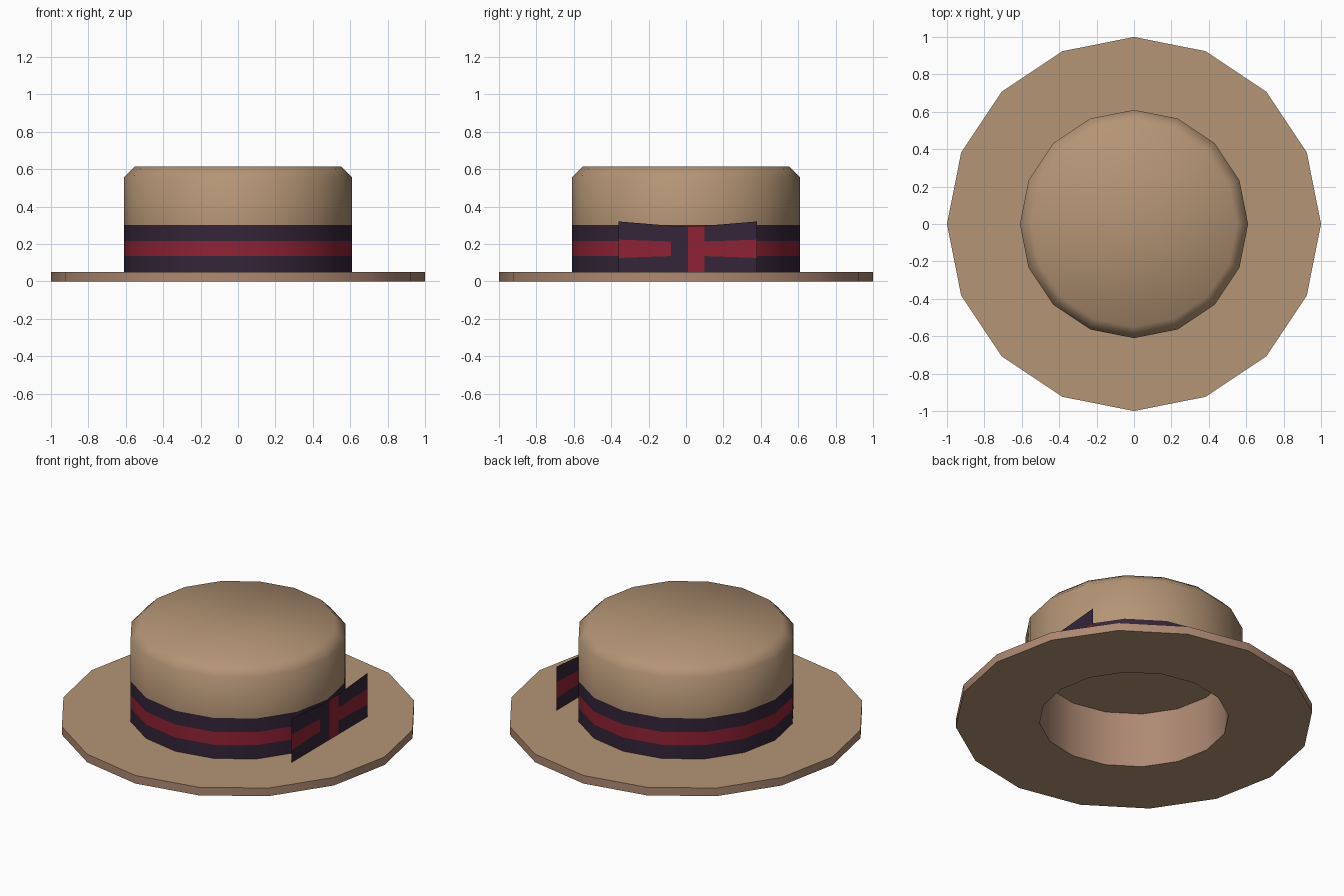
import bpy, bmesh, math

if "Cube" in bpy.data.objects:
    bpy.data.objects.remove(bpy.data.objects["Cube"])

SIDES = 16


def material(name, rgb):
    m = bpy.data.materials.new(name)
    m.diffuse_color = (*rgb, 1)
    m.use_nodes = True
    m.node_tree.nodes["Principled BSDF"].inputs["Base Color"].default_value = m.diffuse_color
    return m


STRAW = material("straw", (0.46, 0.30, 0.18))
LINING = material("lining", (0.42, 0.25, 0.17))
NAVY = material("navy_ribbon", (0.035, 0.018, 0.04))
RED = material("red_ribbon", (0.28, 0.016, 0.035))


def finish(name, bm, mats, angle):
    mesh = bpy.data.meshes.new(name)
    bm.to_mesh(mesh)
    bm.free()
    for m in mats:
        mesh.materials.append(m)
    ob = bpy.data.objects.new(name, mesh)
    bpy.context.collection.objects.link(ob)
    bpy.ops.object.select_all(action='DESELECT')
    ob.select_set(True)
    bpy.context.view_layer.objects.active = ob
    bpy.ops.object.shade_smooth_by_angle(angle=math.radians(angle))
    return ob


def lathe(name, profile, mats, slots=None, angle=50):
    """Spin an (r, z) profile; slots gives the material of each ring of faces."""
    bm = bmesh.new()
    rings = []
    for r, z in profile:
        rings.append([bm.verts.new((r * math.cos(math.tau * i / SIDES),
                                    r * math.sin(math.tau * i / SIDES), z))
                      for i in range(SIDES)])
    for k, (a, b) in enumerate(zip(rings, rings[1:])):
        for i in range(SIDES):
            j = (i + 1) % SIDES
            f = bm.faces.new((a[i], a[j], b[j], b[i]))
            f.material_index = slots[k] if slots else 0
    bmesh.ops.remove_doubles(bm, verts=bm.verts, dist=1e-5)
    return finish(name, bm, mats, angle)


# Flat brim with an open head hole
lathe("brim", [(0.53, 0), (1, 0), (1, 0.05), (0.61, 0.05)],
      [STRAW, LINING], [0, 1, 0], angle=40)

# Crown with chamfered top edge
lathe("crown", [(0.61, 0.30), (0.61, 0.555), (0.55, 0.615), (0, 0.615)], [STRAW])

# Inner wall and ceiling of the head opening
lathe("head_opening", [(0, 0.34), (0.53, 0.34), (0.53, 0)], [STRAW, LINING], [0, 1])

# Striped ribbon band, flush with the crown
lathe("ribbon_band", [(0.61, 0.05), (0.61, 0.135), (0.61, 0.215), (0.61, 0.30)],
      [NAVY, RED], [0, 1, 0])


def ribbon_sheet(name, y0, y1, left, right, slots):
    """Flat strip facing +x, with stripe heights listed at both ends."""
    bm = bmesh.new()
    a = [bm.verts.new((0.617, y0, z)) for z in left]
    b = [bm.verts.new((0.617, y1, z)) for z in right]
    for i, s in enumerate(slots):
        bm.faces.new((a[i], b[i], b[i + 1], a[i + 1])).material_index = s
    return finish(name, bm, [NAVY, RED], 30)


# Flat bow on the right side: two flaring loops, plain middle, red knot
wide, narrow = [0.03, 0.125, 0.223, 0.32], [0.05, 0.135, 0.213, 0.297]
ribbon_sheet("bow_front_loop", -0.36, -0.08, wide, narrow, [0, 1, 0])
ribbon_sheet("bow_middle", -0.08, 0.01, [0.05, 0.297], [0.05, 0.297], [0])
ribbon_sheet("bow_knot", 0.01, 0.10, [0.05, 0.297], [0.05, 0.297], [1])
ribbon_sheet("bow_back_loop", 0.10, 0.38, narrow, wide, [0, 1, 0])
